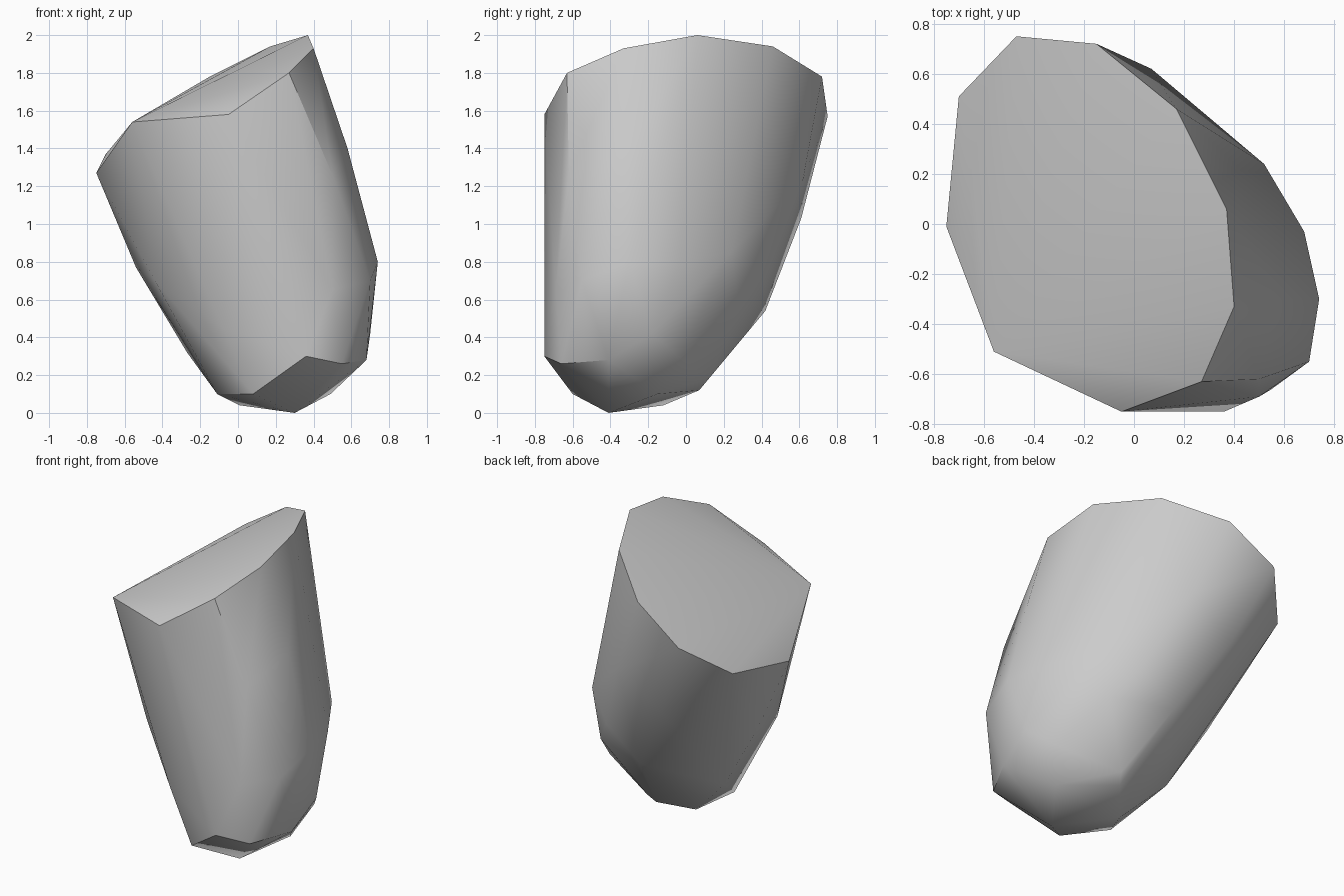
import bpy
import bmesh
import math

default_cube = bpy.data.objects.get("Cube")
if default_cube:
    bpy.data.objects.remove(default_cube, do_unlink=True)


def make_material(name, colour):
    """Flat material shown alike in the viewport and in a render."""
    material = bpy.data.materials.new(name)
    material.use_nodes = True
    material.diffuse_color = colour
    shader = material.node_tree.nodes["Principled BSDF"]
    shader.inputs["Base Color"].default_value = colour
    shader.inputs["Roughness"].default_value = 0.9
    return material


def hull_object(name, rings, material):
    """Wrap a tight convex skin around a stack of outline rings."""
    bm = bmesh.new()
    for ring in rings:
        for point in ring:
            bm.verts.new(point)
    hull = bmesh.ops.convex_hull(bm, input=bm.verts[:], use_existing_faces=False)
    unused = [item for item in hull["geom_interior"] + hull["geom_unused"]
              if isinstance(item, bmesh.types.BMVert)]
    bmesh.ops.delete(bm, geom=list(set(unused)), context="VERTS")
    # Merge nearly coplanar facets into broad planes
    bmesh.ops.dissolve_limit(bm, angle_limit=math.radians(1),
                             verts=bm.verts[:], edges=bm.edges[:])
    bmesh.ops.recalc_face_normals(bm, faces=bm.faces[:])
    mesh = bpy.data.meshes.new(name)
    bm.to_mesh(mesh)
    bm.free()
    mesh.materials.append(material)
    rock = bpy.data.objects.new(name, mesh)
    bpy.context.collection.objects.link(rock)
    return rock


# Slanted cut across the top
top_rim = [(-.47, .75, 1.57), (-.15, .72, 1.78), (.17, .46, 1.94),
           (.37, .06, 2), (.4, -.33, 1.93), (.27, -.63, 1.8),
           (-.05, -.75, 1.58), (-.56, -.51, 1.54), (-.75, -.01, 1.27),
           (-.7, .51, 1.37)]

# Bulging flanks
upper_flank = [(.07, .62, 1.24), (.58, -.3, 1.4), (.5, -.62, 1.26),
               (-.25, .61, 1.03)]
middle_flank = [(.52, .24, .85), (.68, -.03, .8), (.74, -.3, .8),
                (.7, -.55, .7), (.5, -.69, .65), (.29, .42, .74),
                (.04, .42, .54), (-.54, .03, .77), (-.44, -.33, .7)]

# Chipped lower edge and narrow foot
lower_rim = [(.36, -.75, .3), (.55, -.66, .26), (.68, -.41, .28),
             (.7, -.18, .42), (.58, -.03, .29), (.43, .28, .55),
             (-.27, -.02, .32), (-.08, -.6, .45)]
foot = [(.3, -.41, 0), (.08, -.6, .1), (-.11, -.35, .1),
        (.01, -.12, .04), (.17, .07, .12), (.2, .12, .18),
        (.49, -.15, .1)]

stone_grey = make_material("stone grey", (.6, .6, .6, 1))
rock = hull_object("leaning_rock",
                   [top_rim, upper_flank, middle_flank, lower_rim, foot],
                   stone_grey)

# Soft flanks with crisp edges around the cuts
bpy.ops.object.select_all(action="DESELECT")
rock.select_set(True)
bpy.context.view_layer.objects.active = rock
bpy.ops.object.shade_smooth_by_angle(angle=math.radians(38))
